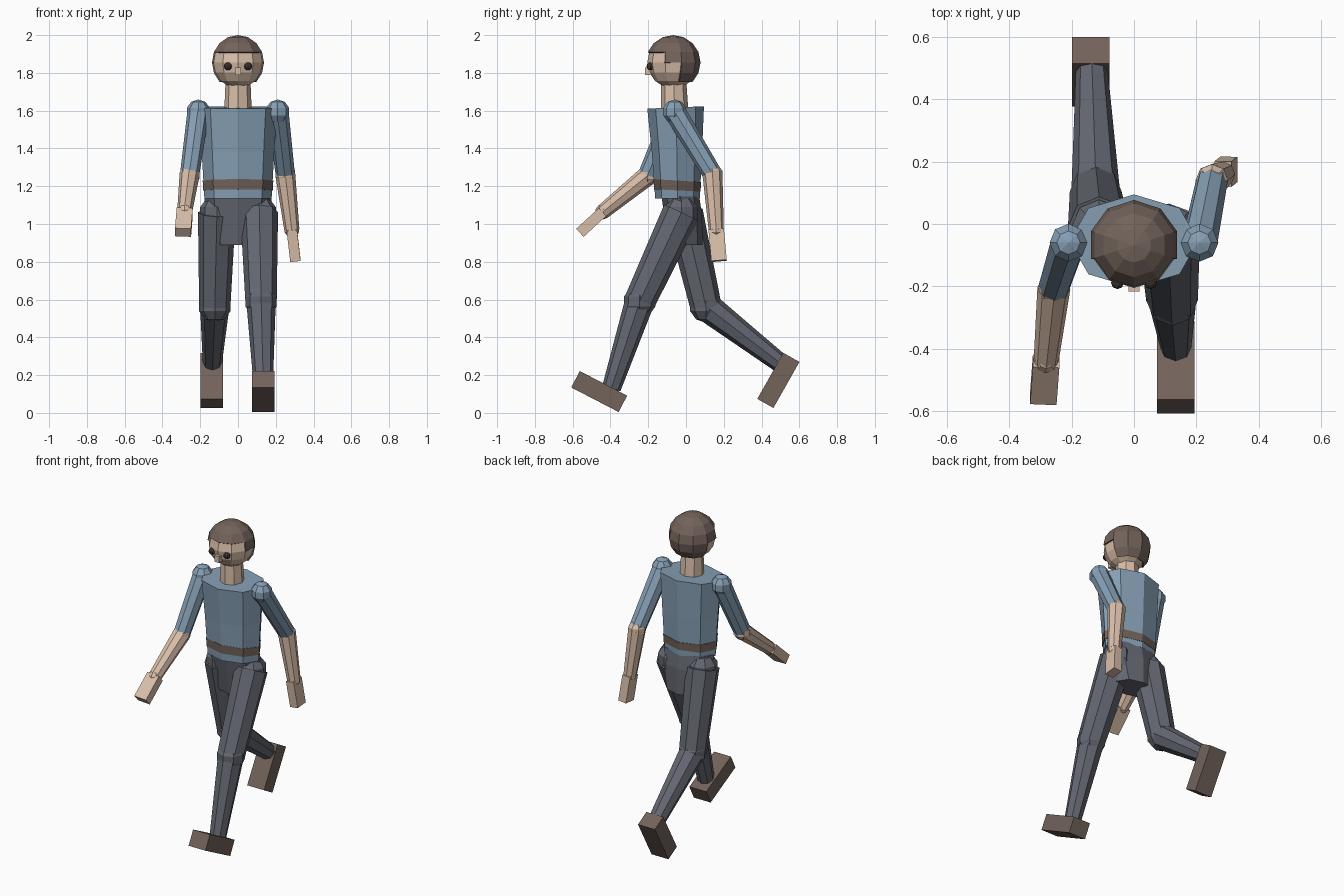
import bpy, bmesh
from math import cos, sin, pi
from mathutils import Vector, Matrix

if "Cube" in bpy.data.objects:
    bpy.data.objects.remove(bpy.data.objects["Cube"])


def material(name, rgb):
    m = bpy.data.materials.new(name)
    m.diffuse_color = (*rgb, 1)
    m.use_nodes = True
    m.node_tree.nodes["Principled BSDF"].inputs["Base Color"].default_value = m.diffuse_color
    return m


SKIN = material("skin", (0.70, 0.52, 0.40))
BLUE = material("shirt_blue", (0.24, 0.35, 0.46))
GREY = material("trouser_grey", (0.125, 0.135, 0.165))
BROWN = material("brown", (0.17, 0.125, 0.105))
DARK = material("dark_brown", (0.05, 0.035, 0.03))


def finish(name, bm, mat):
    bmesh.ops.recalc_face_normals(bm, faces=bm.faces)
    me = bpy.data.meshes.new(name)
    bm.to_mesh(me)
    bm.free()
    me.materials.append(mat)
    ob = bpy.data.objects.new(name, me)
    bpy.context.collection.objects.link(ob)
    return ob


def frame(a, b):
    """Matrix centred between a and b, local z from a to b, local x near world x."""
    a, b = Vector(a), Vector(b)
    z = (b - a).normalized()
    y = z.cross(Vector((1, 0, 0))).normalized()
    x = y.cross(z)
    m = Matrix((x, y, z)).transposed().to_4x4()
    m.translation = (a + b) / 2
    return m, (b - a).length


def limb(name, a, b, r0, r1, mat, n=8):
    m, length = frame(a, b)
    bm = bmesh.new()
    bmesh.ops.create_cone(bm, cap_ends=True, segments=n, radius1=r0, radius2=r1,
                          depth=length, matrix=m)
    return finish(name, bm, mat)


def block(name, a, b, width, thick, mat):
    m, length = frame(a, b)
    bm = bmesh.new()
    bmesh.ops.create_cube(bm, size=1, matrix=m @ Matrix.Diagonal((width, thick, length, 1)))
    return finish(name, bm, mat)


def ball(name, c, r, mat, n=8, rings=5, drop=None):
    bm = bmesh.new()
    bmesh.ops.create_uvsphere(bm, u_segments=n, v_segments=rings, radius=r,
                              matrix=Matrix.Translation(c))
    if drop:
        bad = [f for f in bm.faces if drop(f.calc_center_median())]
        bmesh.ops.delete(bm, geom=bad, context='FACES')
    return finish(name, bm, mat)


def loft(name, rings, mat, n=8):
    """Stacked ellipses: (z, centre y, x radius, y radius, forward slope)."""
    bm = bmesh.new()
    loops = []
    for z, cy, rx, ry, slope in rings:
        loops.append([bm.verts.new((rx * cos(2 * pi * i / n), cy + ry * sin(2 * pi * i / n),
                                    z + slope * sin(2 * pi * i / n))) for i in range(n)])
    for lo, hi in zip(loops, loops[1:]):
        for i in range(n):
            j = (i + 1) % n
            bm.faces.new((lo[i], lo[j], hi[j], hi[i]))
    bm.faces.new(loops[0])
    bm.faces.new(loops[-1])
    return finish(name, bm, mat)


# Torso, belt and pelvis
loft("torso", [(1.135, -0.045, 0.178, 0.118, 0), (1.38, -0.048, 0.192, 0.133, 0),
               (1.617, -0.055, 0.207, 0.15, 0.006)], BLUE)
loft("belt", [(1.178, -0.046, 0.184, 0.123, -0.006), (1.23, -0.046, 0.187, 0.126, -0.008)], BROWN)
loft("pelvis", [(0.89, 0.0, 0.13, 0.088, 0), (1.05, -0.015, 0.17, 0.1, 0),
                (1.145, -0.03, 0.178, 0.1, 0)], GREY)

# Neck and head
limb("neck", (0, -0.06, 1.59), (0, -0.065, 1.76), 0.073, 0.066, SKIN)
head = Vector((0, -0.068, 1.855))
ball("head", head, 0.137, SKIN, 10, 8)


def face_opening(p):
    d = p - head
    return d.z < -0.085 or (d.z < 0.03 and d.y < -0.05) or (d.z < -0.02 and d.y < 0.03)


hair = ball("hair", head, 0.145, BROWN, 10, 8, face_opening)
shell = hair.modifiers.new("thickness", 'SOLIDIFY')
shell.thickness = 0.01
shell.offset = -1
for s in (-1, 1):
    ball("eye", (s * 0.053, -0.188, 1.835), 0.021, DARK, 8, 6)
block("nose", (0, -0.17, 1.808), (0, -0.216, 1.808), 0.034, 0.04, SKIN)

# Arms: shoulder, elbow, wrist, fingertip, hand width, hand thickness
arms = {
    "right": ((-0.21, -0.06, 1.595), (-0.257, -0.205, 1.255), (-0.282, -0.44, 1.065),
              (-0.291, -0.56, 0.955), 0.085, 0.058),
    "left": ((0.21, -0.06, 1.595), (0.25, 0.14, 1.265), (0.285, 0.16, 0.97),
             (0.304, 0.175, 0.805), 0.055, 0.082),
}
for side, (sh, el, wr, tip, w, t) in arms.items():
    ball(side + "_shoulder", sh, 0.064, BLUE)
    limb(side + "_upper_arm", sh, el, 0.058, 0.051, BLUE)
    ball(side + "_elbow", el, 0.055, SKIN)
    limb(side + "_forearm", el, wr, 0.053, 0.04, SKIN)
    ball(side + "_wrist", wr, 0.041, SKIN)
    block(side + "_hand", wr, tip, w, t, SKIN)

# Legs: hip, knee, ankle, heel, toe
legs = {
    "left": ((0.112, -0.025, 1.06), (0.122, -0.245, 0.59), (0.134, -0.395, 0.13),
             (0.134, -0.334, 0.048), (0.134, -0.585, 0.178)),
    "right": ((-0.112, -0.01, 1.06), (-0.123, 0.105, 0.565), (-0.136, 0.51, 0.255),
              (-0.139, 0.558, 0.294), (-0.139, 0.42, 0.05)),
}
for side, (hip, knee, ankle, heel, toe) in legs.items():
    ball(side + "_hip", hip, 0.093, GREY)
    limb(side + "_thigh", hip, knee, 0.1, 0.083, GREY)
    ball(side + "_knee", knee, 0.087, GREY)
    limb(side + "_shin", knee, ankle, 0.078, 0.05, GREY)
    block(side + "_shoe", heel, toe, 0.12, 0.098, BROWN)
